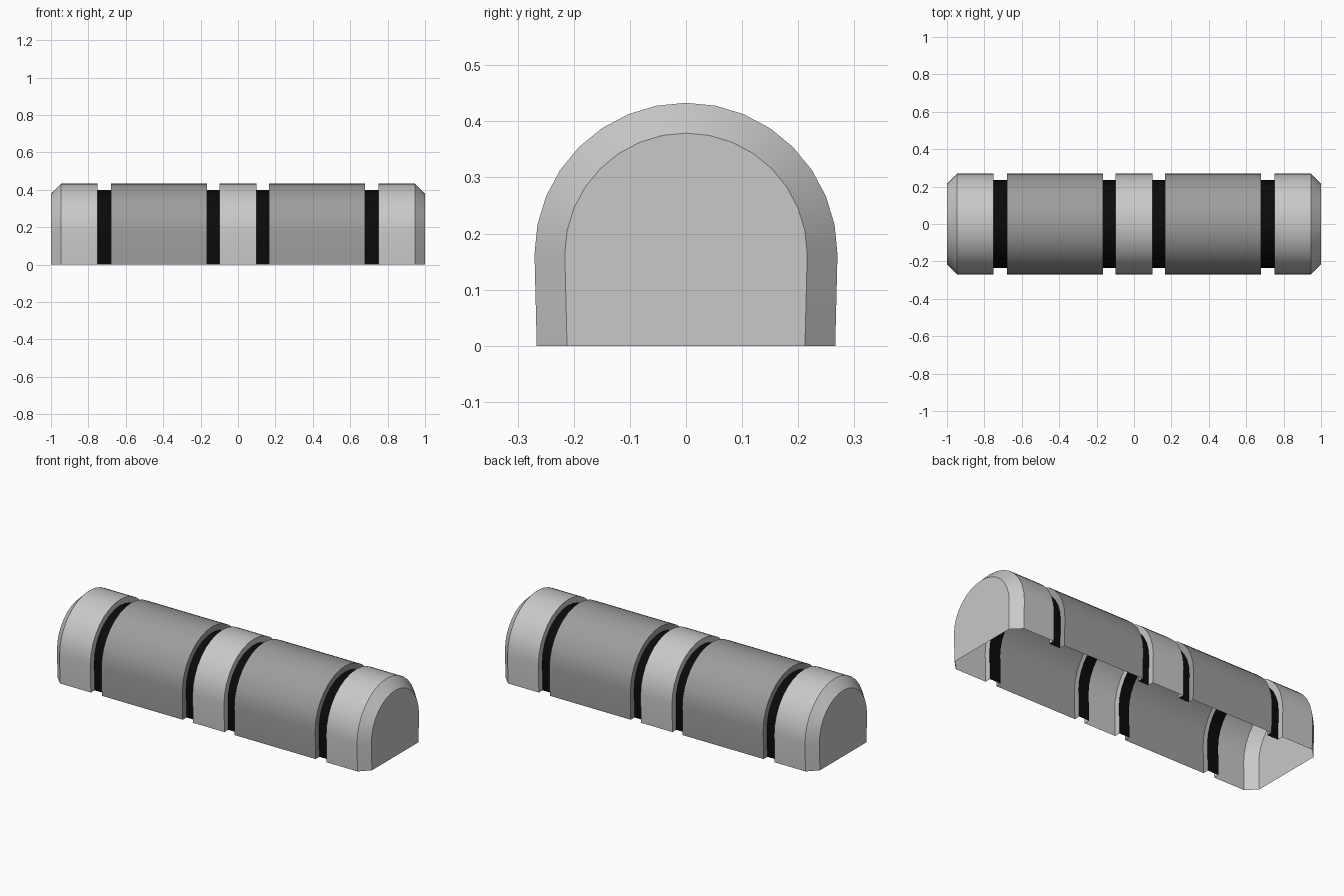
import bpy, bmesh, math

cube = bpy.data.objects.get("Cube")
if cube:
    bpy.data.objects.remove(cube, do_unlink=True)

RADIUS, AXIS_Z, STEPS = 0.27, 0.163, 16
GROOVE = 0.034   # depth of the recessed bands
BEVEL = 0.054    # size of the end bevels


def make_material(name, value):
    mat = bpy.data.materials.new(name)
    mat.use_nodes = True
    colour = (value, value, value, 1)
    mat.diffuse_color = colour
    bsdf = mat.node_tree.nodes["Principled BSDF"]
    bsdf.inputs["Base Color"].default_value = colour
    bsdf.inputs["Roughness"].default_value = 0.6
    return mat


light_grey = make_material("light grey", 0.58)
mid_grey = make_material("mid grey", 0.34)
black = make_material("black", 0.003)


def arch(inset):
    """Arch outline from the front foot over the top to the back foot."""
    r = RADIUS - inset
    foot = r - 0.004
    arc = [(-r * math.cos(math.pi * i / STEPS), AXIS_Z + r * math.sin(math.pi * i / STEPS))
           for i in range(STEPS + 1)]
    return [(-foot, 0)] + arc + [(foot, 0)]


def loft(name, path, mat, close_start=False, close_end=False):
    """Open-bottomed shell through (x, inset) stations with rising x."""
    bm = bmesh.new()
    rings = [[bm.verts.new((x, y, z)) for y, z in arch(inset)] for x, inset in path]
    for a, b in zip(rings, rings[1:]):
        for i in range(len(a) - 1):
            bm.faces.new((a[i], b[i], b[i + 1], a[i + 1]))
    if close_start:
        bm.faces.new(rings[0])
    if close_end:
        bm.faces.new(rings[-1][::-1])
    mesh = bpy.data.meshes.new(name)
    bm.to_mesh(mesh)
    bm.free()
    mesh.materials.append(mat)
    obj = bpy.data.objects.new(name, mesh)
    bpy.context.collection.objects.link(obj)
    bpy.ops.object.select_all(action="DESELECT")
    obj.select_set(True)
    bpy.context.view_layer.objects.active = obj
    bpy.ops.object.shade_smooth_by_angle(angle=math.radians(30))
    return obj


def section(x0, x1):
    """Raised section with a rim down to the groove at each side."""
    return [(x0, GROOVE), (x0, 0), (x1, 0), (x1, GROOVE)]


def mirrored(path):
    return [(-x, inset) for x, inset in reversed(path)]


# Middle collar
loft("middle_collar", section(-0.1, 0.1), light_grey)

# Bevelled end caps
end_path = [(0.75, GROOVE), (0.75, 0), (1 - BEVEL, 0), (1, BEVEL)]
loft("left_end_cap", end_path, light_grey, close_end=True)
loft("right_end_cap", mirrored(end_path), light_grey, close_start=True)

# Long sleeves and recessed bands on both sides
parts = [
    ("sleeve", section(0.165, 0.68), mid_grey),
    ("inner_band", [(0.1, GROOVE), (0.165, GROOVE)], black),
    ("outer_band", [(0.68, GROOVE), (0.75, GROOVE)], black),
]
for name, path, mat in parts:
    loft("left_" + name, path, mat)
    loft("right_" + name, mirrored(path), mat)
